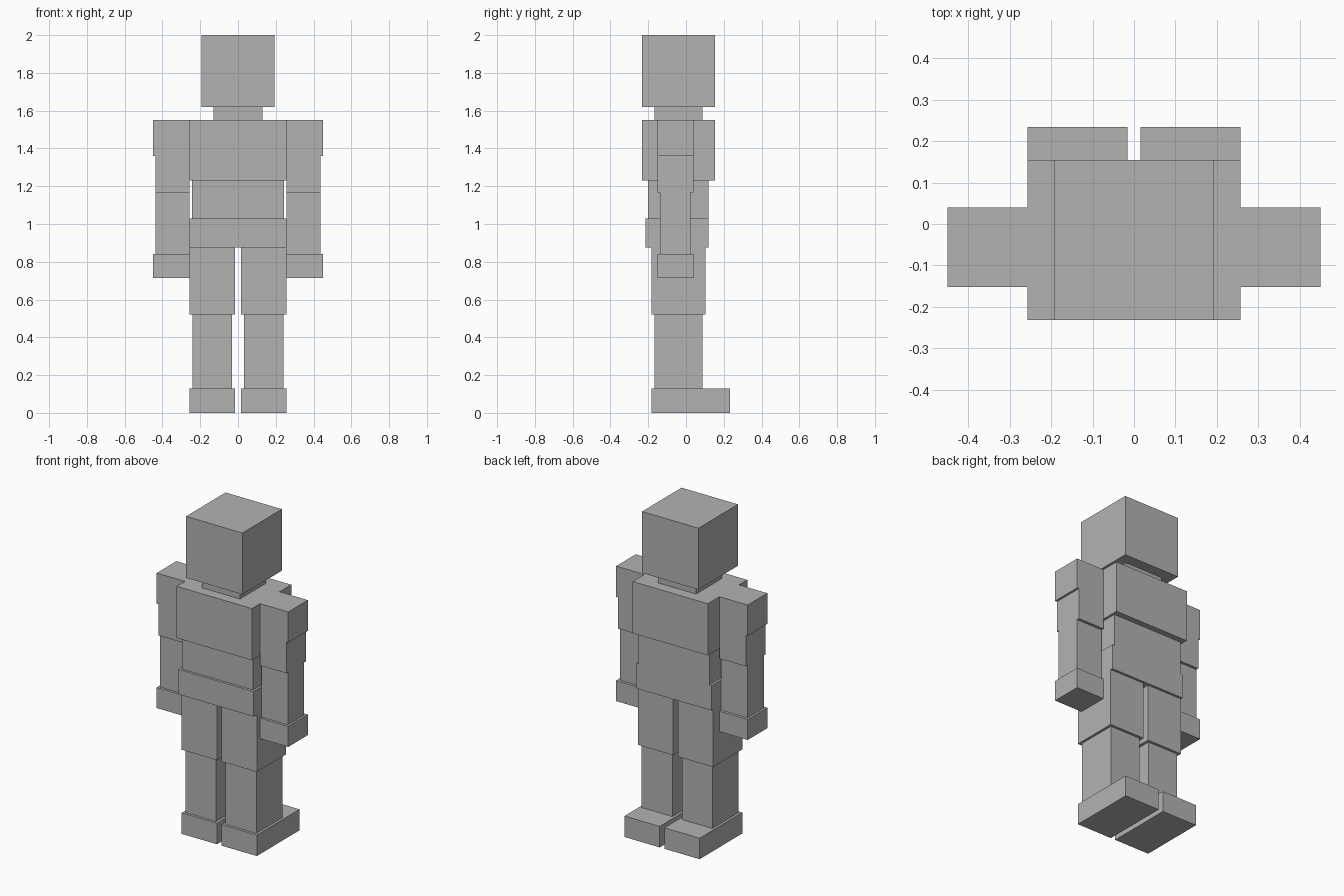
import bpy

cube = bpy.data.objects.get("Cube")
if cube:
    bpy.data.objects.remove(cube, do_unlink=True)

# Single flat grey
grey = bpy.data.materials.new("plain grey")
grey.use_nodes = True
COLOUR = (0.45, 0.45, 0.45, 1)
grey.diffuse_color = COLOUR
grey.node_tree.nodes["Principled BSDF"].inputs["Base Color"].default_value = COLOUR


def block(name, x, y, z):
    """Box given by its (low, high) extent along each axis."""
    spans = (x, y, z)
    bpy.ops.mesh.primitive_cube_add(size=1, location=[(a + b) / 2 for a, b in spans])
    obj = bpy.context.object
    obj.name = name
    obj.scale = [b - a for a, b in spans]
    bpy.ops.object.transform_apply(location=False, rotation=False, scale=True)
    obj.data.materials.append(grey)
    return obj


def pair(name, x, y, z):
    """Matching boxes on the left (+x) and right (-x)."""
    block("left_" + name, x, y, z)
    block("right_" + name, (-x[1], -x[0]), y, z)


# Head and torso
block("head", (-0.193, 0.193), (-0.232, 0.154), (1.62, 2.0))
block("neck", (-0.13, 0.13), (-0.167, 0.087), (1.55, 1.62))
block("chest", (-0.257, 0.257), (-0.232, 0.154), (1.23, 1.55))
block("abdomen", (-0.243, 0.243), (-0.2, 0.118), (1.03, 1.23))
block("pelvis", (-0.257, 0.257), (-0.215, 0.118), (0.875, 1.03))

# Arms
ARM_Y = (-0.152, 0.04)
pair("shoulder", (0.257, 0.45), ARM_Y, (1.36, 1.55))
pair("upper_arm", (0.257, 0.437), ARM_Y, (1.167, 1.36))
pair("forearm", (0.257, 0.437), (-0.137, 0.023), (0.842, 1.167))
pair("hand", (0.257, 0.45), ARM_Y, (0.715, 0.842))

# Legs
pair("thigh", (0.016, 0.257), (-0.183, 0.103), (0.52, 0.875))
pair("shin", (0.033, 0.242), (-0.167, 0.087), (0.13, 0.52))
pair("foot", (0.016, 0.257), (-0.183, 0.234), (0.0, 0.13))
